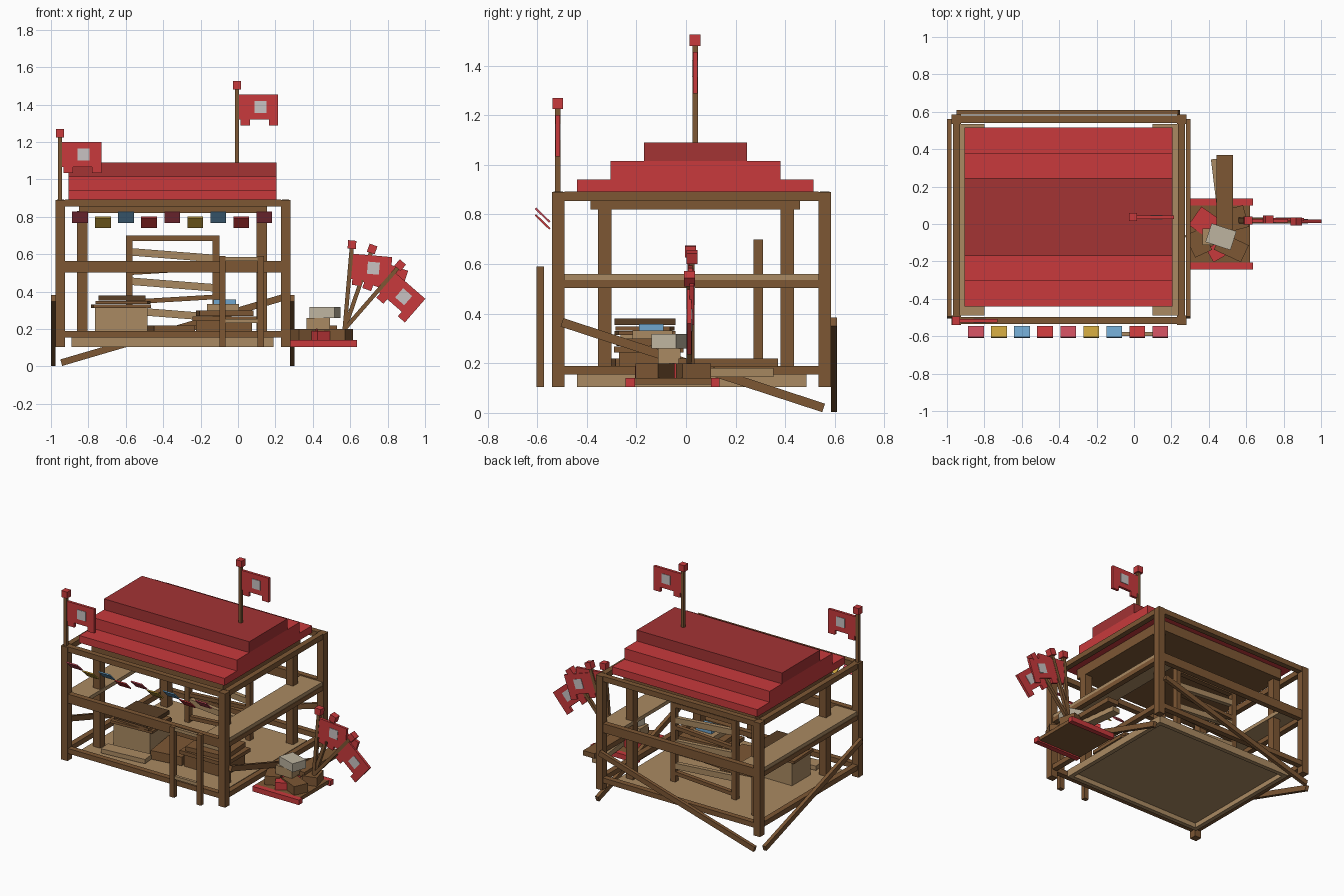
import bpy, math
from mathutils import Matrix, Vector


def srgb(r, g, b):
    f = lambda c: c / 12.92 if c <= 0.04045 else ((c + 0.055) / 1.055) ** 2.4
    return (f(r / 255), f(g / 255), f(b / 255), 1)


COLOURS = {
    "tan_wood": (170, 138, 98), "brown_wood": (125, 87, 52), "dark_wood": (88, 62, 38),
    "red_cloth": (200, 58, 60), "deep_red_cloth": (163, 51, 52), "flag_grey": (200, 194, 194),
    "pale_crate": (190, 180, 160), "yellow_cloth": (203, 164, 62),
    "blue_cloth": (112, 166, 205), "pink_cloth": (203, 78, 94),
}
MATS = {}
for key, rgb in COLOURS.items():
    MATS[key] = bpy.data.materials.new(key)
    MATS[key].diffuse_color = srgb(*rgb)
TAN, BROWN, DARK, RED, DEEP = "tan_wood", "brown_wood", "dark_wood", "red_cloth", "deep_red_cloth"

CUBE_FACES = [(0, 1, 3, 2), (4, 6, 7, 5), (0, 4, 5, 1), (2, 3, 7, 6), (0, 2, 6, 4), (1, 5, 7, 3)]


def box(name, mat, x, y, z, matrix=None):
    """Box from (min, max) ranges, optionally placed by a matrix."""
    verts = [Vector((a, b, c)) for a in x for b in y for c in z]
    if matrix:
        verts = [matrix @ v for v in verts]
    mesh = bpy.data.meshes.new(name)
    mesh.from_pydata(verts, [], CUBE_FACES)
    mesh.materials.append(MATS[mat])
    ob = bpy.data.objects.new(name, mesh)
    bpy.context.collection.objects.link(ob)
    return ob


def block(name, mat, centre, size, yaw=0):
    """Box by centre and size, turned about z."""
    m = Matrix.Translation(centre) @ Matrix.Rotation(math.radians(yaw), 4, 'Z')
    return box(name, mat, *[(-s / 2, s / 2) for s in size], m)


def beam(name, mat, a, b, width, height):
    """Bar from a to b; width is its horizontal thickness."""
    a, b = Vector(a), Vector(b)
    d = (b - a).normalized()
    side = d.cross(Vector((0, 0, 1))).normalized()
    m = Matrix((d, side, side.cross(d))).transposed().to_4x4()
    m = Matrix.Translation((a + b) / 2) @ m
    h = (b - a).length / 2
    return box(name, mat, (-h, h), (-width / 2, width / 2), (-height / 2, height / 2), m)


# Outer frame: posts, rails and top beams
PX = ((-0.975, -0.925), (0.23, 0.28))
PY = ((-0.54, -0.49), (0.535, 0.585))
for x in PX:
    for y in PY:
        box("corner_post", BROWN, x, y, (0.105, 0.89))
for y in PY:
    for z in ((0.155, 0.19), (0.503, 0.565), (0.855, 0.892)):
        box("long_rail", BROWN, (-0.925, 0.23), (y[0] + 0.006, y[1] - 0.006), z)
for x in PX:
    for z in ((0.155, 0.19), (0.503, 0.535), (0.855, 0.892)):
        box("side_rail", BROWN, (x[0] + 0.006, x[1] - 0.006), (-0.49, 0.535), z)
for x in ((-0.965, -0.80), (0.10, 0.27)):
    box("side_counter", TAN, x, (-0.49, 0.535), (0.535, 0.56))

# Diagonal braces
for x in (-0.988, 0.29):
    beam("side_brace", BROWN, (x, -0.5, 0.365), (x, 0.555, 0.02), 0.024, 0.036)
beam("back_brace", BROWN, (-0.945, 0.597, 0.02), (0.24, 0.597, 0.368), 0.024, 0.036)

# Floor with a rim below it
box("floor", TAN, (-0.89, 0.19), (-0.44, 0.485), (0.138, 0.155))
for y in ((-0.44, -0.41), (0.455, 0.485)):
    box("floor_rim", TAN, (-0.89, 0.19), y, (0.105, 0.138))
for x in ((-0.89, -0.86), (0.16, 0.19)):
    box("floor_rim", TAN, x, (-0.41, 0.455), (0.105, 0.138))

# Inner posts and roof panel
for x in ((-0.86, -0.805), (0.10, 0.155)):
    for y in ((-0.355, -0.30), (0.38, 0.435)):
        box("inner_post", BROWN, x, y, (0.155, 0.83))
box("roof_panel", BROWN, (-0.85, 0.155), (-0.385, 0.46), (0.82, 0.891))

# Stepped cloth roof
for mat, y, z in ((RED, (-0.44, 0.515), (0.89, 0.94)), (RED, (-0.305, 0.38), (0.94, 1.015)),
                  (DEEP, (-0.17, 0.245), (1.015, 1.09))):
    box("roof_tier", mat, (-0.905, 0.205), y, z)


def flag(base, length, lean=0):
    """Pole with a red cap and a notched flag, leaning toward +x."""
    m = Matrix.Translation(base) @ Matrix.Rotation(math.radians(lean), 4, 'Y')
    box("flag_pole", BROWN, (-0.011, 0.011), (-0.011, 0.011), (0, length), m)
    box("flag_pole_cap", RED, (-0.022, 0.022), (-0.022, 0.022), (length, length + 0.045), m)
    t = length - 0.025
    box("flag_cloth", RED, (0.011, 0.22), (-0.009, 0.009), (t - 0.135, t), m)
    for x in ((0.018, 0.068), (0.17, 0.22)):
        box("flag_tab", RED, x, (-0.009, 0.009), (t - 0.167, t - 0.135), m)
    for y in ((-0.012, -0.009), (0.009, 0.012)):
        box("flag_patch", "flag_grey", (0.093, 0.157), y, (t - 0.1, t - 0.035), m)


flag((-0.005, 0.037, 1.09), 0.39)
flag((-0.951, -0.517, 0.89), 0.335)
for y, lean in ((0.018, 5), (0.024, 19), (0.014, 41)):
    flag((0.57, y, 0.2), 0.43, lean)

# Bunting: tilted cloth squares
cycle = ("pink_cloth", "yellow_cloth", "blue_cloth", RED)
for i in range(9):
    z = 0.797 if i % 2 == 0 else 0.77
    m = Matrix.Translation((-0.845 + 0.1232 * i, -0.578, z)) @ Matrix.Rotation(math.radians(-44), 4, 'X')
    box("bunting", cycle[i % 4], (-0.042, 0.042), (-0.04, 0.04), (-0.004, 0.004), m)

# Small rack standing in front
for x in ((-0.10, -0.066), (0.105, 0.139)):
    box("front_rack_post", BROWN, x, (-0.603, -0.573), (0.105, 0.59))
for z in (0.575, 0.242):
    box("front_rack_rung", TAN, (-0.066, 0.105), (-0.598, -0.578), (z - 0.011, z + 0.011))

# Slatted rack at the back
for x in ((-0.60, -0.565), (-0.135, -0.10)):
    box("back_rack_post", BROWN, x, (0.272, 0.31), (0.155, 0.67))
box("back_rack_top", BROWN, (-0.60, -0.10), (0.272, 0.31), (0.67, 0.70))
for z in (0.595, 0.438, 0.28):
    beam("back_rack_slat", TAN, (-0.567, 0.291, z + 0.017), (-0.133, 0.291, z - 0.017), 0.03, 0.04)
    beam("back_rack_slat", BROWN, (-0.567, 0.291, z - 0.093), (-0.133, 0.291, z - 0.067), 0.03, 0.025)

# Tan crate with stacked lids, and a plank before it
block("tan_crate", TAN, (-0.625, -0.165, 0.235), (0.28, 0.2, 0.16))
block("tan_crate_lid", BROWN, (-0.625, -0.165, 0.322), (0.31, 0.23, 0.018), 3)
block("tan_crate_lid", BROWN, (-0.615, -0.165, 0.341), (0.28, 0.22, 0.016), -4)
block("tan_crate_lid", DARK, (-0.62, -0.165, 0.367), (0.25, 0.245, 0.027))
block("loose_plank", TAN, (-0.6, -0.36, 0.175), (0.32, 0.09, 0.03), 5)
block("loose_plank", BROWN, (-0.36, -0.15, 0.19), (0.22, 0.3, 0.06), 8)

# Brown crate with goods on top
block("brown_crate", BROWN, (-0.075, -0.15, 0.21), (0.3, 0.24, 0.11))
block("brown_crate_lid", BROWN, (-0.07, -0.15, 0.255), (0.345, 0.28, 0.025))
block("brown_crate_lid", BROWN, (-0.07, -0.145, 0.284), (0.29, 0.25, 0.03), 4)
block("goods_tray", TAN, (-0.08, -0.135, 0.316), (0.17, 0.16, 0.033))
block("goods_cloth", "blue_cloth", (-0.07, -0.14, 0.345), (0.12, 0.1, 0.027))

# Side platform with red edges
box("platform_deck", BROWN, (0.28, 0.62), (-0.205, 0.1), (0.115, 0.14))
for y in ((-0.243, -0.205), (0.1, 0.135)):
    box("platform_edge", RED, (0.28, 0.635), y, (0.105, 0.14))

# Pile of goods on the platform
block("red_box", RED, (0.375, 0.01, 0.17), (0.12, 0.12, 0.06), -35)
block("red_box", RED, (0.44, -0.15, 0.165), (0.08, 0.08, 0.05), 30)
block("brown_box", BROWN, (0.345, -0.1, 0.17), (0.1, 0.13, 0.06), 25)
block("brown_box", BROWN, (0.52, -0.125, 0.17), (0.16, 0.1, 0.06), -25)
block("brown_box", BROWN, (0.55, 0.03, 0.17), (0.1, 0.12, 0.06), 15)
block("tan_box", TAN, (0.43, -0.068, 0.23), (0.125, 0.09, 0.06))
block("pale_box", "pale_crate", (0.465, -0.068, 0.289), (0.14, 0.105, 0.058), -18)
block("long_board", BROWN, (0.484, 0.17, 0.203), (0.088, 0.4, 0.034))
block("long_board", TAN, (0.46, 0.195, 0.163), (0.06, 0.31, 0.035), 7)
